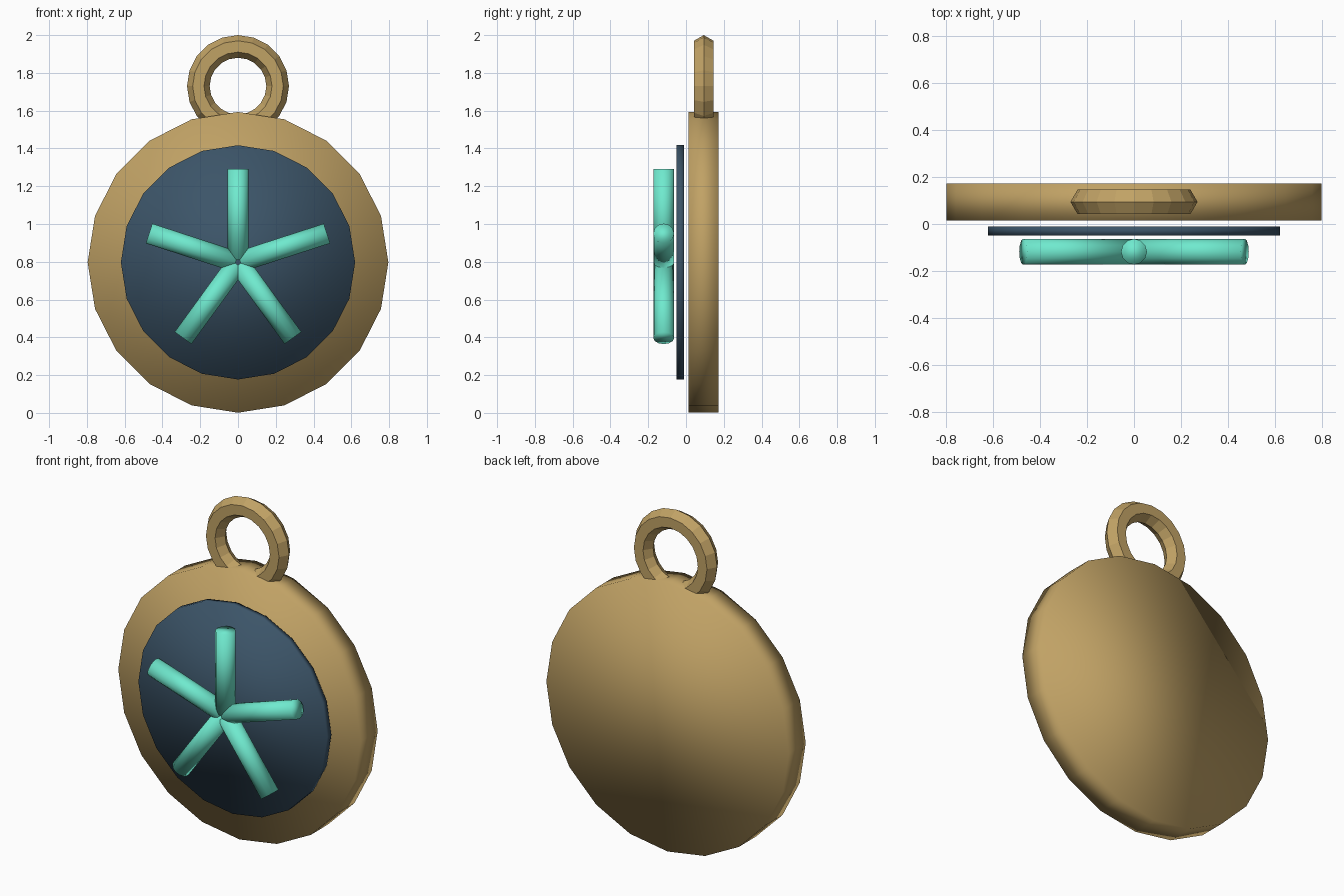
import bpy, bmesh, math
from mathutils import Matrix, Vector

if "Cube" in bpy.data.objects:
    bpy.data.objects.remove(bpy.data.objects["Cube"])

CZ = 0.797  # height of the medallion centre


def material(name, color):
    m = bpy.data.materials.new(name)
    m.diffuse_color = (*color, 1)
    m.use_nodes = True
    m.node_tree.nodes["Principled BSDF"].inputs["Base Color"].default_value = m.diffuse_color
    return m


gold = material("gold", (0.53, 0.36, 0.13))
navy = material("navy", (0.045, 0.09, 0.14))
mint = material("mint", (0.16, 0.82, 0.62))


def finish(bm, name, mat, smooth):
    bmesh.ops.recalc_face_normals(bm, faces=bm.faces)
    mesh = bpy.data.meshes.new(name)
    bm.to_mesh(mesh)
    bm.free()
    for p in mesh.polygons:
        p.use_smooth = smooth
    mesh.materials.append(mat)
    ob = bpy.data.objects.new(name, mesh)
    bpy.context.collection.objects.link(ob)
    return ob


def cylinder(name, mat, sides, radius, depth, matrix):
    bm = bmesh.new()
    bmesh.ops.create_cone(bm, cap_ends=True, segments=sides, radius1=radius,
                          radius2=radius, depth=depth, matrix=matrix)
    return finish(bm, name, mat, True)


def disc(name, mat, radius, y0, y1):
    place = Matrix.Translation((0, (y0 + y1) / 2, CZ)) @ Matrix.Rotation(math.pi / 2, 4, 'X')
    return cylinder(name, mat, 20, radius, y1 - y0, place)


# Medallion body and inset face plate
disc("medallion_body", gold, 0.796, 0.014, 0.173)
disc("face_plate", navy, 0.62, -0.049, -0.010)

# Five radial bars on the face
r_in, r_out = 0.012, 0.495
for i in range(5):
    place = (Matrix.Translation((0, -0.118, CZ))
             @ Matrix.Rotation(i * math.tau / 5, 4, 'Y')
             @ Matrix.Translation((0, 0, (r_in + r_out) / 2)))
    cylinder(f"star_bar_{i + 1}", mint, 12, 0.055, r_out - r_in, place)

# Hanging ring: hexagonal section swept around the y axis
bm = bmesh.new()
section = [bm.verts.new((0.21 + 0.06 * math.cos(k * math.tau / 6),
                         0.094 + 0.06 * math.sin(k * math.tau / 6), 1.73))
           for k in range(6)]
edges = [bm.edges.new((section[k], section[(k + 1) % 6])) for k in range(6)]
bmesh.ops.spin(bm, geom=section + edges, cent=Vector((0, 0, 1.73)),
               axis=(0, 1, 0), angle=math.tau, steps=20, use_merge=True)
bmesh.ops.remove_doubles(bm, verts=bm.verts, dist=0.0005)
finish(bm, "hanging_ring", gold, False)
